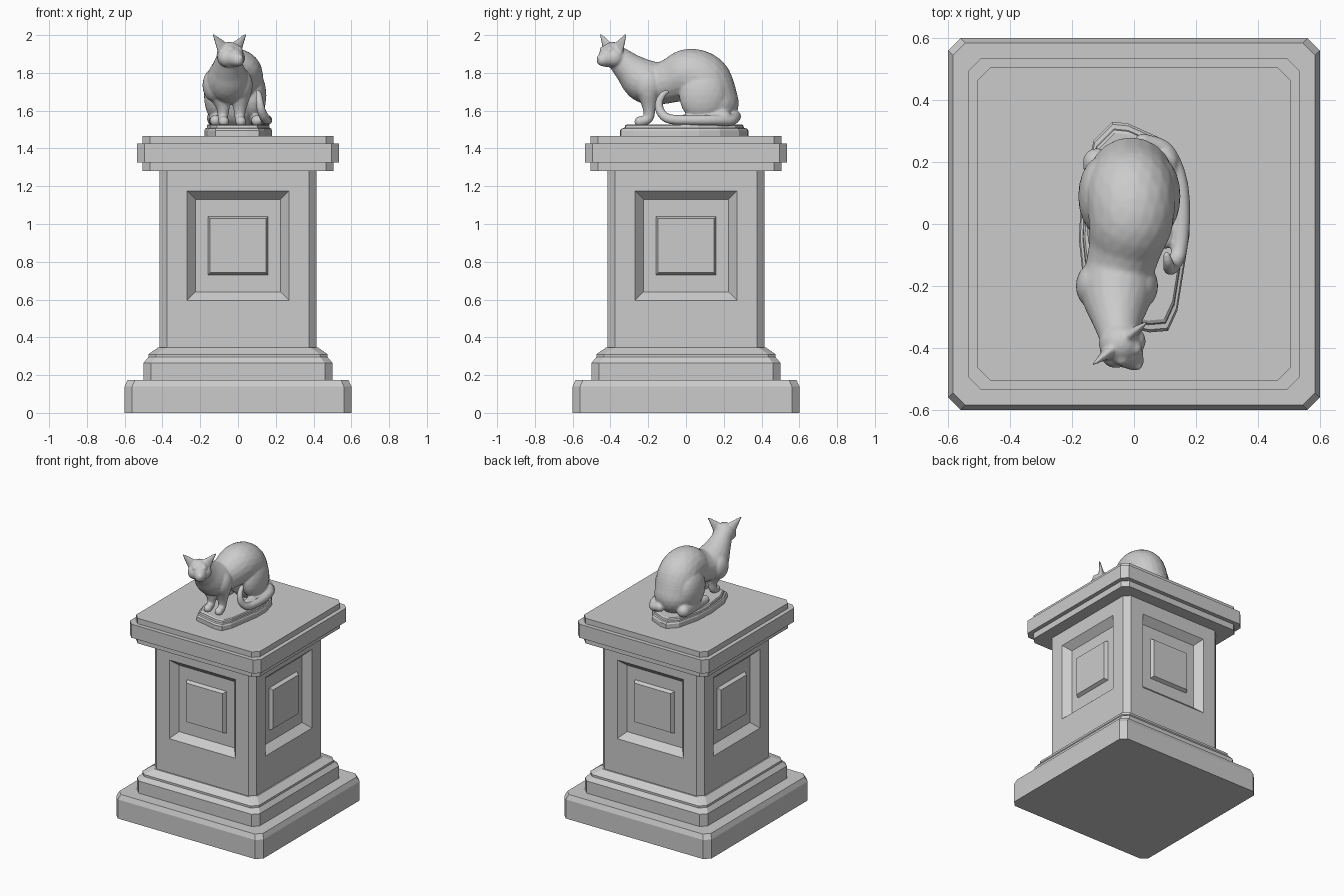
import bpy, bmesh
from math import pi
from mathutils import Matrix, Vector

if "Cube" in bpy.data.objects:
    bpy.data.objects.remove(bpy.data.objects["Cube"])


def finish(bm, name):
    mesh = bpy.data.meshes.new(name)
    bm.to_mesh(mesh)
    bm.free()
    ob = bpy.data.objects.new(name, mesh)
    bpy.context.collection.objects.link(ob)
    return ob


def loft(bm, rings, cap_start=True, cap_end=True):
    vs = [[bm.verts.new(p) for p in r] for r in rings]
    n = len(vs[0])
    for a, b in zip(vs, vs[1:]):
        for i in range(n):
            j = (i + 1) % n
            bm.faces.new((a[i], a[j], b[j], b[i]))
    if cap_start:
        bm.faces.new(vs[0][::-1])
    if cap_end:
        bm.faces.new(vs[-1])


def octagon(h, z, c=0.04):
    k = h - c
    xy = [(k, -h), (h, -k), (h, k), (k, h), (-k, h), (-h, k), (-h, -k), (-k, -h)]
    return [(x, y, z) for x, y in xy]


def stack(name, profile):
    bm = bmesh.new()
    loft(bm, [octagon(h, z) for h, z in profile])
    bmesh.ops.recalc_face_normals(bm, faces=bm.faces)
    return finish(bm, name)


# Pedestal base and cap mouldings
stack("pedestal_base", [(.6, 0), (.6, .14), (.585, .175), (.5, .175), (.5, .265),
                        (.475, .295), (.475, .31), (.425, .345), (.41, .345)])
stack("pedestal_cap", [(.41, 1.28), (.505, 1.28), (.505, 1.325), (.535, 1.325),
                       (.535, 1.425), (.505, 1.425), (.505, 1.465)])

# Shaft: four recessed panels with a raised block, joined by chamfered corners
bm = bmesh.new()
steps = [(.375, .345, 1.28, 0), (.27, .595, 1.175, 0), (.225, .64, 1.13, .05),
         (.16, .73, 1.04, .05), (.148, .742, 1.028, .025)]
for k in range(4):
    rot = Matrix.Rotation(k * pi / 2, 3, 'Z')
    rings = [[rot @ Vector((x, -.415 + d, z))
              for x, z in ((-w, a), (w, a), (w, b), (-w, b))] for w, a, b, d in steps]
    loft(bm, rings, cap_start=False)
    corner = ((.375, -.415, .345), (.415, -.375, .345), (.415, -.375, 1.28), (.375, -.415, 1.28))
    bm.faces.new([bm.verts.new(rot @ Vector(p)) for p in corner])
bmesh.ops.remove_doubles(bm, verts=bm.verts, dist=.0005)
bmesh.ops.holes_fill(bm, edges=bm.edges, sides=0)
bmesh.ops.recalc_face_normals(bm, faces=bm.faces)
finish(bm, "pedestal_shaft")

# Rounded slab under the cat
outline = [(.05, -.35), (.11, -.345), (.14, -.28), (.18, -.03), (.18, .07), (.15, .18), (.08, .28),
           (-.02, .325), (-.07, .33), (-.13, .27), (-.17, .1), (-.178, -.05), (-.16, -.22), (-.12, -.31)]
bm = bmesh.new()
loft(bm, [[(x * s, y * s, z) for x, y in outline]
          for s, z in ((1, 1.46), (1, 1.495), (.975, 1.506), (.93, 1.508), (.92, 1.522), (.89, 1.528))])
bmesh.ops.recalc_face_normals(bm, faces=bm.faces)
finish(bm, "cat_slab")

# Cat: chains of spheres fused by a remesh
cat = bmesh.new()


def ball(bm, x, y, z, r, scale=(1, 1, 1)):
    m = Matrix.Translation((x, y, z)) @ Matrix.Diagonal((*scale, 1))
    bmesh.ops.create_icosphere(bm, subdivisions=3, radius=r, matrix=m)


def chain(points, n=7):
    p = [Vector(q) for q in points]
    p = [p[0]] + p + [p[-1]]
    for a, b, c, d in zip(p, p[1:], p[2:], p[3:]):
        for i in range(n):
            t = i / n
            q = .5 * (2 * b + (c - a) * t + (2 * a - 5 * b + 4 * c - d) * t * t
                      + (3 * b - a - 3 * c + d) * t ** 3)
            ball(cat, *q)
    ball(cat, *p[-1])


# Torso and neck
chain([(-.01, .14, 1.64, .14), (-.01, .095, 1.755, .145), (-.01, .015, 1.79, .137),
       (-.025, -.06, 1.765, .12), (-.045, -.14, 1.745, .112), (-.055, -.215, 1.755, .115),
       (-.055, -.285, 1.81, .088), (-.05, -.35, 1.87, .066)])
# Haunches, hind feet, shoulders and front legs
for s in (-1, 1):
    ball(cat, -.015 + s * .095, .09, 1.68, .07, (1, 1.8, 2))
    cx = -.01 + s * .11
    chain([(cx, .2, 1.56, .045), (cx, .08, 1.55, .036), (cx, -.05, 1.547, .03)])
    ball(cat, -.055 + s * .068, -.2, 1.735, .065, (1, 1.2, 1.4))
    lx = -.035 + s * .045
    chain([(lx - .01 + s * .012, -.2, 1.7, .06), (lx, -.195, 1.62, .036),
           (lx, -.2, 1.56, .027), (lx + .005, -.245, 1.542, .028)])
# Tail curling round the right side
chain([(.03, .26, 1.57, .032), (.1, .235, 1.55, .03), (.145, .14, 1.55, .028), (.155, .02, 1.55, .027),
       (.145, -.09, 1.557, .026), (.125, -.135, 1.595, .024), (.115, -.142, 1.645, .021),
       (.11, -.122, 1.685, .017), (.105, -.1, 1.7, .011)])
# Head, turned to the cat's left
head = Vector((-.045, -.385, 1.895))
face = Vector((.62, -.785, 0))
side = Vector((.785, .62, 0))
up = Vector((0, 0, 1))
ball(cat, *head, .069)
muzzle = head + face * .072 - up * .028
chain([(*(head + face * .03 - up * .01), .055), (*muzzle, .032)])
ball(cat, *(muzzle + face * .018 + up * .012), .017)
for s in (-1, 1):
    ball(cat, *(head + side * s * .03 + face * .015 - up * .015), .05)
    # Brow
    ball(cat, *(head + side * s * .026 + face * .042 + up * .024), .024)
    # Flattened cone ear
    base = head + side * s * .04 + up * .03
    tip = head + side * s * .112 + up * .112
    axis = (tip - base).normalized()
    m = Matrix((side.cross(up).cross(axis), face * .5, axis)).transposed().to_4x4()
    m.translation = (base + tip) / 2
    bmesh.ops.create_cone(cat, cap_ends=True, segments=20, radius1=.042, radius2=.005,
                          depth=(tip - base).length, matrix=m)
bmesh.ops.recalc_face_normals(cat, faces=cat.faces)
ob = finish(cat, "cat_body")
rm = ob.modifiers.new("fuse", 'REMESH')
rm.mode = 'VOXEL'
rm.voxel_size = .006
rm.use_smooth_shade = True
sm = ob.modifiers.new("soften", 'SMOOTH')
sm.factor = .5
sm.iterations = 6

# Eyes
bm = bmesh.new()
for s in (-1, 1):
    ball(bm, *(head + side * s * .03 + face * .057 + up * .006), .012)
for f in bm.faces:
    f.smooth = True
finish(bm, "cat_eyes")
